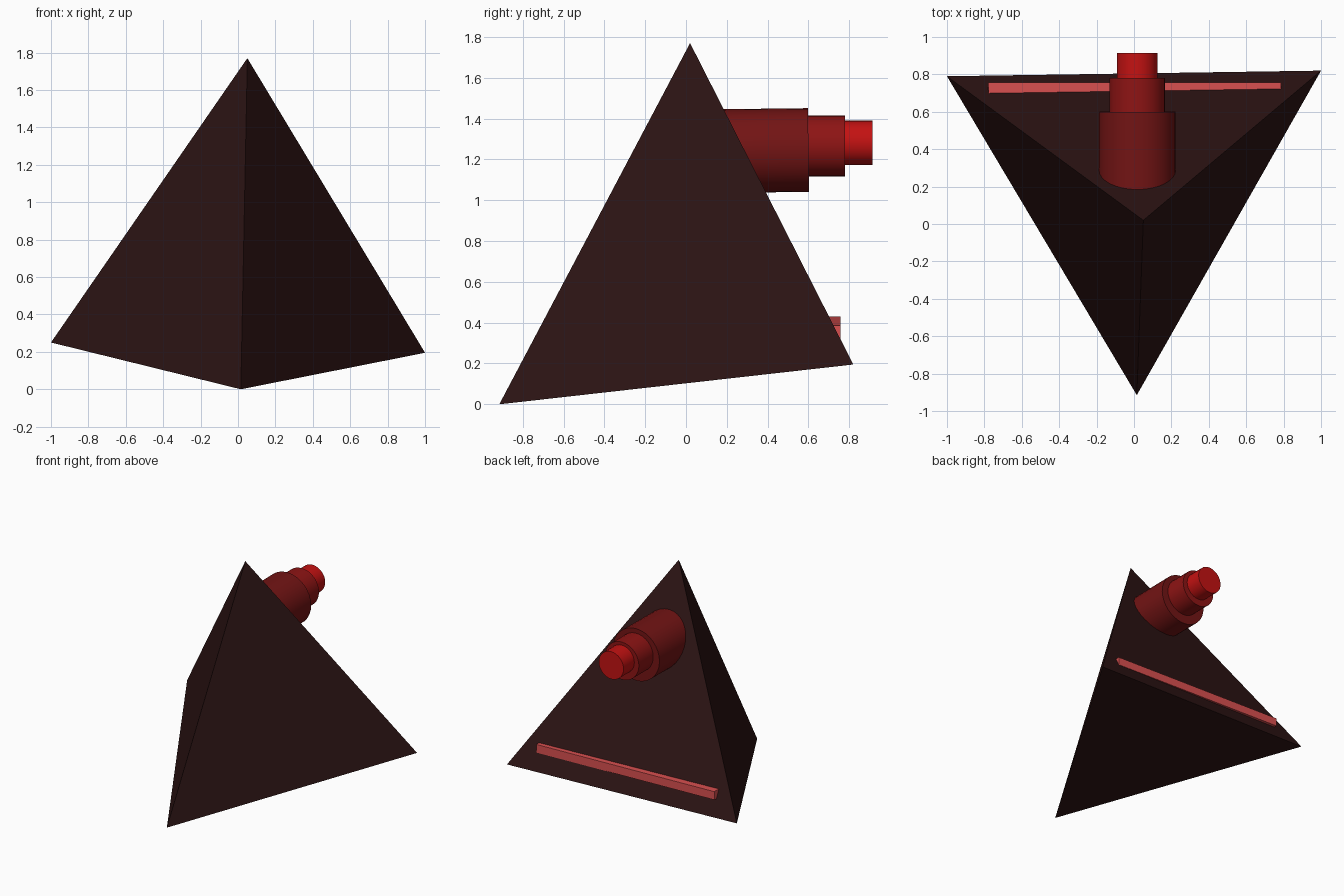
import bpy, bmesh, math
from mathutils import Vector, Matrix

if "Cube" in bpy.data.objects:
    bpy.data.objects.remove(bpy.data.objects["Cube"])


def paint(obj, rgb):
    mat = bpy.data.materials.new(obj.name + "_colour")
    mat.diffuse_color = (*rgb, 1)
    mat.use_nodes = True
    mat.node_tree.nodes["Principled BSDF"].inputs["Base Color"].default_value = mat.diffuse_color
    obj.data.materials.append(mat)


def tube(name, start, end, radius, rgb):
    # Solid cylinder between two points
    a, b = Vector(start), Vector(end)
    bpy.ops.mesh.primitive_cylinder_add(vertices=32, radius=radius,
                                        depth=(b - a).length, location=(a + b) / 2)
    obj = bpy.context.object
    obj.rotation_euler = (b - a).to_track_quat('Z', 'Y').to_euler()
    obj.name = name
    bpy.ops.object.shade_smooth_by_angle(angle=math.radians(30))
    paint(obj, rgb)


# Tilted four-sided body
apex, left, right, front = [Vector(p) for p in (
    (0.05, 0.02, 1.77), (-1, 0.79, 0.25), (1, 0.82, 0.195), (0.015, -0.915, 0))]
bm = bmesh.new()
for p in (apex, left, right, front):
    bm.verts.new(p)
bmesh.ops.convex_hull(bm, input=bm.verts[:])
bmesh.ops.recalc_face_normals(bm, faces=bm.faces[:])
mesh = bpy.data.meshes.new("pyramid_body")
bm.to_mesh(mesh)
bm.free()
body = bpy.data.objects.new("pyramid_body", mesh)
bpy.context.collection.objects.link(body)
paint(body, (0.026, 0.007, 0.007))

# Stepped nozzle pointing backwards
tube("nozzle_base", (0.018, 0.18, 1.241), (0.018, 0.60, 1.246), 0.205, (0.17, 0.007, 0.007))
tube("nozzle_middle", (0.017, 0.56, 1.266), (0.017, 0.78, 1.266), 0.149, (0.27, 0.007, 0.007))
tube("nozzle_tip", (0.017, 0.74, 1.281), (0.017, 0.915, 1.281), 0.109, (0.55, 0.006, 0.006))

# Light bar following the lower back edge
bpy.ops.mesh.primitive_cube_add(size=1)
bar = bpy.context.object
bar.name = "light_bar"
bar.scale = (1.565, 0.09, 0.065)
bar.location = (0.003, 0.712, 0.376)
bar.rotation_euler = (0, math.atan2(left.z - right.z, 2), 0)
paint(bar, (0.7, 0.08, 0.08))
